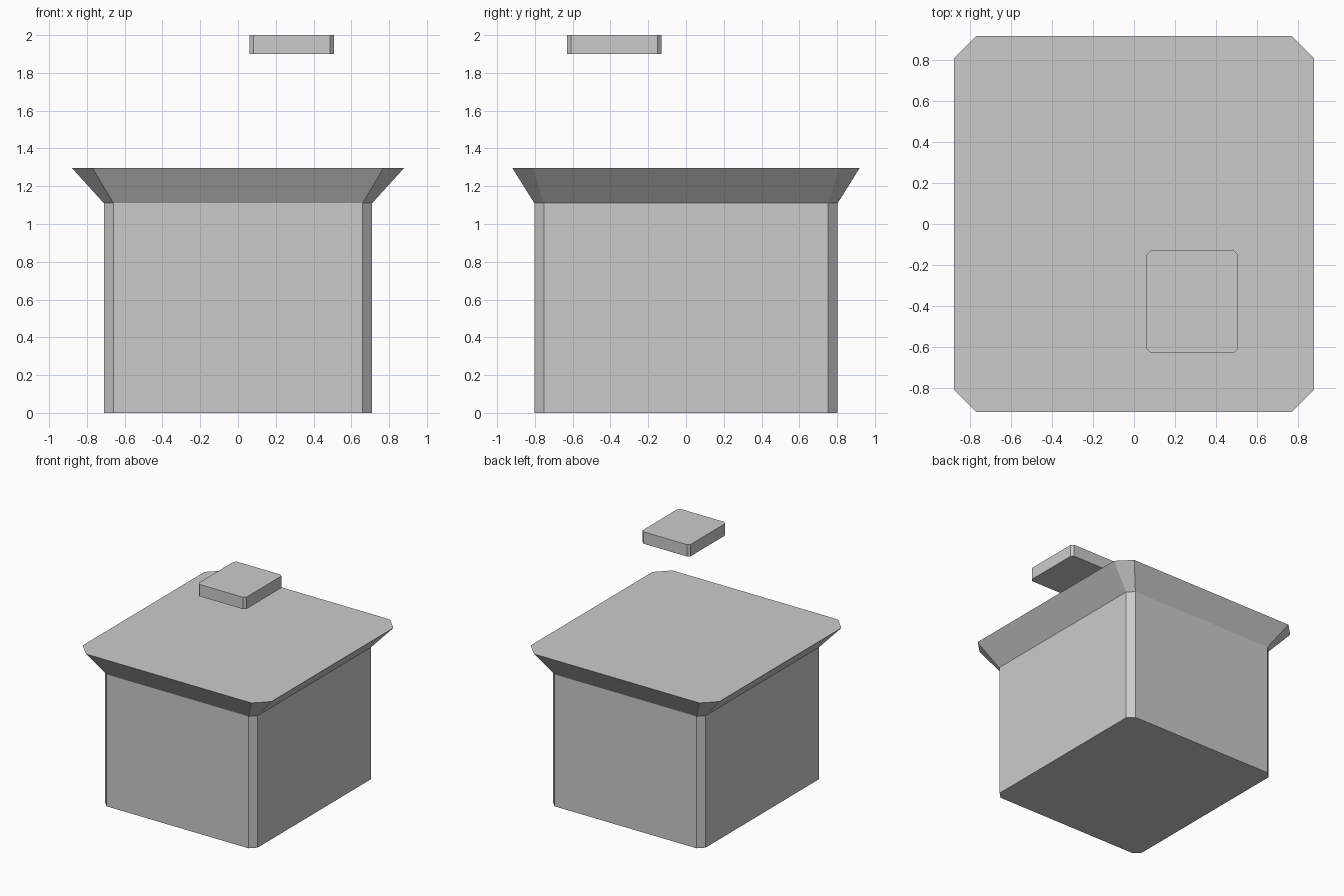
import bpy
import bmesh

cube = bpy.data.objects.get("Cube")
if cube:
    bpy.data.objects.remove(cube, do_unlink=True)

grey = bpy.data.materials.new("light grey")
grey.use_nodes = True
colour = (0.6, 0.6, 0.6, 1)
grey.diffuse_color = colour
grey.node_tree.nodes["Principled BSDF"].inputs["Base Color"].default_value = colour


def ring(bm, half_x, half_y, cut, z):
    """Rectangle with cut corners, counter-clockwise from above."""
    points = []
    for sx, sy in ((1, 1), (-1, 1), (-1, -1), (1, -1)):
        pair = [(sx * half_x, sy * (half_y - cut)), (sx * (half_x - cut), sy * half_y)]
        points += pair if sx == sy else pair[::-1]
    return [bm.verts.new((x, y, z)) for x, y in points]


def build(name, levels, location=(0, 0, 0)):
    """Closed solid through a stack of cut-corner rectangles."""
    bm = bmesh.new()
    rings = [ring(bm, *level) for level in levels]
    for low, high in zip(rings, rings[1:]):
        for i in range(len(low)):
            j = (i + 1) % len(low)
            bm.faces.new((low[i], low[j], high[j], high[i]))
    bm.faces.new(rings[0][::-1])
    bm.faces.new(rings[-1])
    mesh = bpy.data.meshes.new(name)
    bm.to_mesh(mesh)
    bm.free()
    mesh.materials.append(grey)
    obj = bpy.data.objects.new(name, mesh)
    obj.location = location
    bpy.context.collection.objects.link(obj)


# Walls flaring out into the overhanging flat roof
build("house_body", [(0.71, 0.803, 0.05, 0), (0.71, 0.803, 0.05, 1.11),
                     (0.88, 0.92, 0.11, 1.297)])

# Chimney cap floating above the roof
build("chimney_cap", [(0.223, 0.25, 0.02, 0), (0.223, 0.25, 0.02, 0.1)],
      (0.285, -0.38, 1.9))
